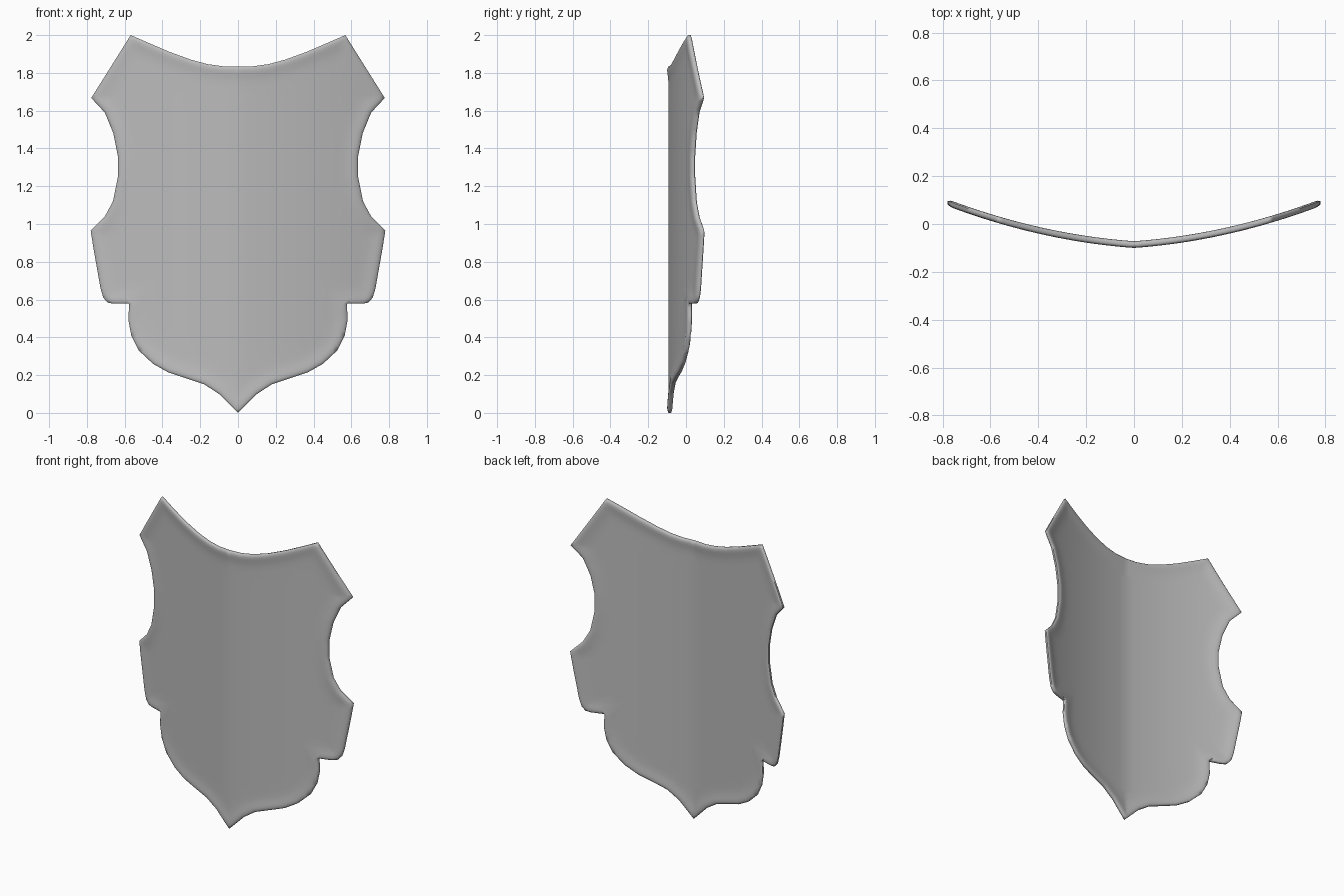
import bpy, bmesh, math
from mathutils import Vector
from mathutils.geometry import delaunay_2d_cdt, intersect_point_line

cube = bpy.data.objects.get("Cube")
if cube:
    bpy.data.objects.remove(cube, do_unlink=True)

# Half outline of the shield (x, z), from the top middle down to the tip
OUTLINE = [Vector(p) for p in (
    (0, 1.835), (.08, 1.835), (.16, 1.846), (.25, 1.87), (.36, 1.91), (.47, 1.957), (.568, 2),
    (.777, 1.667), (.705, 1.59), (.66, 1.48), (.636, 1.36), (.636, 1.25), (.662, 1.12),
    (.705, 1.04), (.78, .965), (.765, .87), (.728, .66), (.713, .61), (.69, .584), (.66, .578),
    (.577, .578), (.58, .49), (.565, .41), (.525, .33), (.45, .26), (.37, .215),
    (.27, .182), (.18, .152), (.1, .1), (0, 0))]
SEGMENTS = list(zip(OUTLINE, OUTLINE[1:]))

# Rim section: (distance from the edge, half thickness)
RIM = [(0, .007), (.004, .0105), (.01, .013), (.02, .014), (.035, .0125),
       (.055, .0095), (.08, .0075), (.11, .007)]


def edge_distance(p):
    best = 9.0
    for a, b in SEGMENTS:
        t = min(1, max(0, intersect_point_line(p, a, b)[1]))
        best = min(best, (p - a.lerp(b, t)).length)
    return best


def half_thickness(d):
    for (d0, h0), (d1, h1) in zip(RIM, RIM[1:]):
        if d <= d1:
            return h0 + (h1 - h0) * (d - d0) / (d1 - d0)
    return RIM[-1][1]


def bend(x):
    return -.086 + .072 * x + .196 * x * x


def sample(a, b, step):
    n = max(1, math.ceil((b - a).length / step))
    return [a.lerp(b, i / n) for i in range(n)]


def plan_mesh():
    # Closed half boundary, then rim rings and a coarse grid inside it
    border = []
    for a, b in SEGMENTS:
        border += sample(a, b, .025)
    border += sample(OUTLINE[-1], OUTLINE[0], .02)
    inner = []
    for a, b in SEGMENTS:
        along = (b - a).normalized()
        inward = Vector((along.y, -along.x))
        for p in sample(a, b, .025):
            for d, _ in RIM[1:]:
                q = p + inward * d
                if q.x > .006 and edge_distance(q) > d * .97:
                    inner.append(q)
    for i in range(1, 13):
        for j in range(34):
            q = Vector((i * .06, j * .06))
            if edge_distance(q) > .12:
                inner.append(q)
    loop = list(range(len(border)))
    result = delaunay_2d_cdt(border + inner, [], [loop], 1, 1e-5)
    return result[0], result[2]


def make_shield(material):
    points, triangles = plan_mesh()
    bm = bmesh.new()
    sheets = []
    for side in (-1, 1):
        sheets.append([bm.verts.new((p.x, bend(p.x) + side * half_thickness(edge_distance(p)), p.y))
                       for p in points])
    front, back = sheets
    for tri in triangles:
        bm.faces.new([front[i] for i in tri])
        bm.faces.new([back[i] for i in reversed(tri)])
    # Outer wall joining the two sheets, left open on the middle line
    bm.verts.index_update()
    count = len(points)
    rims = [e for e in bm.edges if e.is_boundary and e.verts[0].index < count
            and max(v.co.x for v in e.verts) > 1e-4]
    for e in rims:
        i, j = (v.index for v in e.verts)
        bm.faces.new((front[i], front[j], back[j], back[i]))
    # Drop points lying outside the outline
    bmesh.ops.delete(bm, geom=[v for v in bm.verts if not v.link_faces], context='VERTS')
    # Mirror to the other half
    bmesh.ops.mirror(bm, geom=bm.verts[:] + bm.edges[:] + bm.faces[:], axis='X', merge_dist=1e-4)
    bmesh.ops.recalc_face_normals(bm, faces=bm.faces)
    mesh = bpy.data.meshes.new("shield_plate")
    bm.to_mesh(mesh)
    bm.free()
    mesh.materials.append(material)
    shield = bpy.data.objects.new("shield_plate", mesh)
    bpy.context.collection.objects.link(shield)
    bpy.ops.object.select_all(action='DESELECT')
    shield.select_set(True)
    bpy.context.view_layer.objects.active = shield
    bpy.ops.object.shade_smooth_by_angle(angle=math.radians(60))


grey = bpy.data.materials.new("plain grey")
grey.use_nodes = True
colour = (.5, .5, .5, 1)
grey.diffuse_color = colour
grey.node_tree.nodes["Principled BSDF"].inputs["Base Color"].default_value = colour

make_shield(grey)
